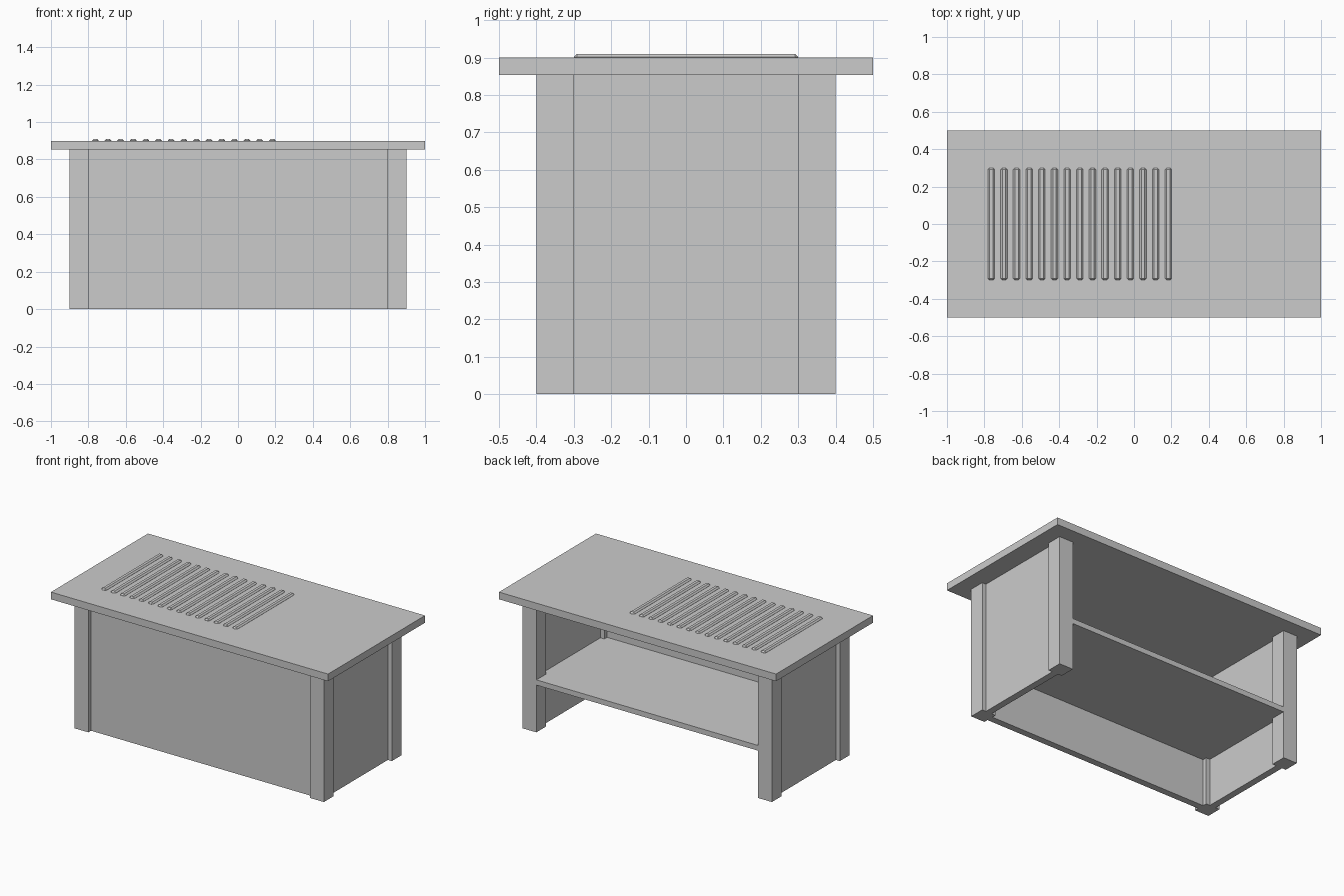
import bpy

if "Cube" in bpy.data.objects:
    bpy.data.objects.remove(bpy.data.objects["Cube"])

TOP_Z = 0.90      # table top surface
UNDER_Z = 0.853   # underside of the top


def box(name, x, y, z, bevel=0.0):
    """Box from (min, max) ranges, with an optional chamfer."""
    bpy.ops.mesh.primitive_cube_add(size=1, location=[sum(r) / 2 for r in (x, y, z)])
    ob = bpy.context.object
    ob.name = name
    ob.scale = [r[1] - r[0] for r in (x, y, z)]
    bpy.ops.object.transform_apply(location=False, rotation=False, scale=True)
    if bevel:
        mod = ob.modifiers.new("chamfer", 'BEVEL')
        mod.width = bevel
        mod.segments = 1
    return ob


# Table top
box("table_top", (-1, 1), (-0.5, 0.5), (UNDER_Z, TOP_Z))

# Four square corner legs
for side, sx in (("left", -1), ("right", 1)):
    for end, sy in (("front", -1), ("back", 1)):
        box(f"{end}_{side}_leg",
            sorted((sx * 0.8, sx * 0.9)), sorted((sy * 0.3, sy * 0.4)), (0, UNDER_Z))

    # Side panel, centred in the leg thickness
    box(f"{side}_panel", sorted((sx * 0.828, sx * 0.872)), (-0.3, 0.3), (0, UNDER_Z))

# Front panel; the back stays open
box("front_panel", (-0.8, 0.8), (-0.372, -0.328), (0, UNDER_Z))

# Inner shelf, its back edge level with the back legs
box("shelf", (-0.83, 0.83), (-0.33, 0.399), (0.308, 0.342))

# Row of chamfered ribs set into the top
RIBS = 15
for i in range(RIBS):
    cx = -0.763 + i * 0.0676
    box(f"top_rib_{i + 1}", (cx - 0.018, cx + 0.018), (-0.3, 0.3),
        (TOP_Z - 0.01, TOP_Z + 0.01), bevel=0.009)
